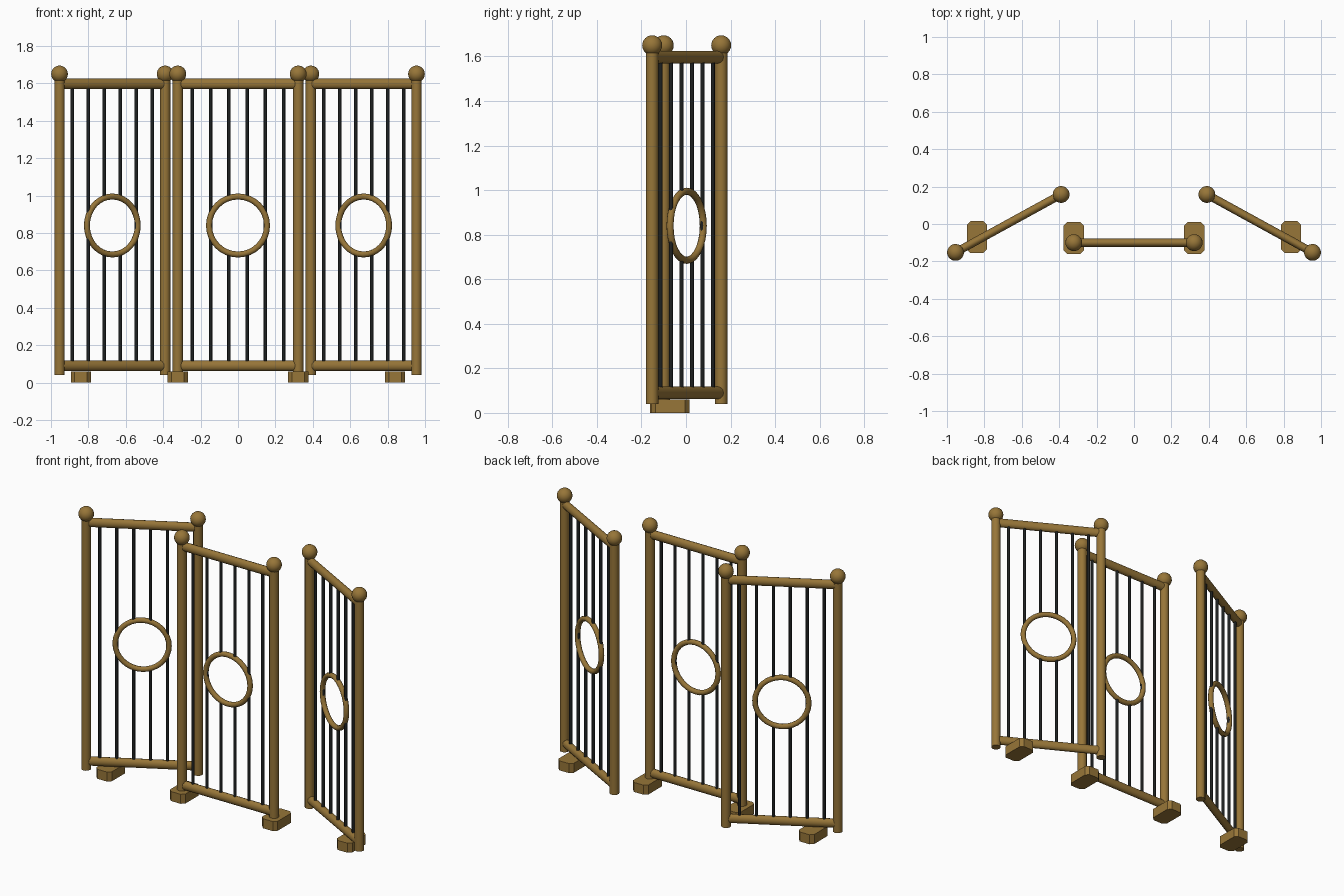
import bpy
import bmesh
from math import radians, sqrt
from mathutils import Matrix, Vector

cube = bpy.data.objects.get("Cube")
if cube:
    bpy.data.objects.remove(cube, do_unlink=True)


def material(name, colour):
    mat = bpy.data.materials.new(name)
    mat.use_nodes = True
    mat.diffuse_color = (*colour, 1)
    mat.node_tree.nodes["Principled BSDF"].inputs["Base Color"].default_value = (*colour, 1)
    return mat


BRASS = material("antique brass", (0.31, 0.18, 0.04))
IRON = material("black iron", (0.012, 0.014, 0.014))

HALF = 0.322          # half the distance between a panel's posts
RING_Z, RING_R, TUBE = 0.84, 0.155, 0.016
RAIL_LOW, RAIL_HIGH = 0.09, 1.597


def finish(name, mat, matrix, angle=30):
    ob = bpy.context.object
    ob.name = ob.data.name = name
    ob.matrix_world = matrix @ ob.matrix_basis
    ob.data.materials.append(mat)
    bpy.ops.object.shade_smooth_by_angle(angle=radians(angle))
    return ob


def rod(name, mat, matrix, a, b, radius, sides, flat=1.0):
    """Round rod from a to b; flat squashes its depth."""
    a, b = Vector(a), Vector(b)
    bpy.ops.mesh.primitive_cylinder_add(vertices=sides, radius=radius, depth=(b - a).length)
    ob = bpy.context.object
    turn = (b - a).to_track_quat('Z', 'Y').to_matrix().to_4x4()
    ob.data.transform(Matrix.Diagonal((1, flat, 1, 1)) @ turn)
    ob.location = (a + b) / 2
    bpy.context.view_layer.update()
    return finish(name, mat, matrix, 50)


def panel(side, centre, angle):
    m = Matrix.Translation(centre) @ Matrix.Rotation(radians(angle), 4, 'Z')
    # Posts with ball finials
    for end, s in (("right", -1), ("left", 1)):
        x = s * HALF
        rod(f"{side}_panel_{end}_post", BRASS, m, (x, 0, 0.04), (x, 0, 1.63), 0.028, 12)
        bpy.ops.mesh.primitive_uv_sphere_add(segments=20, ring_count=12, radius=0.045,
                                             location=(x, 0, 1.65))
        finish(f"{side}_panel_{end}_finial", BRASS, m)
    # Rails
    for label, z in (("bottom", RAIL_LOW), ("top", RAIL_HIGH)):
        rod(f"{side}_panel_{label}_rail", BRASS, m, (-HALF, 0, z), (HALF, 0, z), 0.028, 12, 0.78)
    # Vertical bars, the middle pair stopping at the ring
    for i in range(6):
        x = (i - 2.5) * 0.0975
        spans = [(RAIL_LOW, RAIL_HIGH)]
        if i in (2, 3):
            h = sqrt(RING_R ** 2 - x ** 2)
            spans = [(RAIL_LOW, RING_Z - h), (RING_Z + h, RAIL_HIGH)]
        for n, (low, high) in enumerate(spans):
            rod(f"{side}_panel_bar_{i + 1}_{n + 1}", IRON, m, (x, 0, low), (x, 0, high), 0.0095, 8)
    # Central ring
    bpy.ops.mesh.primitive_torus_add(major_radius=RING_R, minor_radius=TUBE, major_segments=32,
                                     minor_segments=10, location=(0, 0, RING_Z),
                                     rotation=(radians(90), 0, 0))
    bpy.context.view_layer.update()
    finish(f"{side}_panel_ring", BRASS, m, 60)


def foot(name, x, y):
    """Block foot with chamfered upright corners."""
    bpy.ops.mesh.primitive_cube_add(size=1, location=(x, y, 0.03))
    ob = bpy.context.object
    ob.data.transform(Matrix.Diagonal((0.108, 0.172, 0.06, 1)))
    bm = bmesh.new()
    bm.from_mesh(ob.data)
    upright = [e for e in bm.edges if abs(e.verts[0].co.z - e.verts[1].co.z) > 0.01]
    bmesh.ops.bevel(bm, geom=upright, offset=0.02, segments=1, affect='EDGES')
    bm.to_mesh(ob.data)
    bm.free()
    bpy.context.view_layer.update()
    finish(name, BRASS, Matrix.Identity(4), 10)


panel("centre", (0, -0.1, 0), 0)
foot("centre_right_foot", -0.322, -0.075)
foot("centre_left_foot", 0.322, -0.075)
for side, s in (("right", -1), ("left", 1)):
    panel(side, (s * 0.672, 0.003, 0), -28.75 * s)
    foot(f"{side}_panel_foot", s * 0.84, -0.07)
